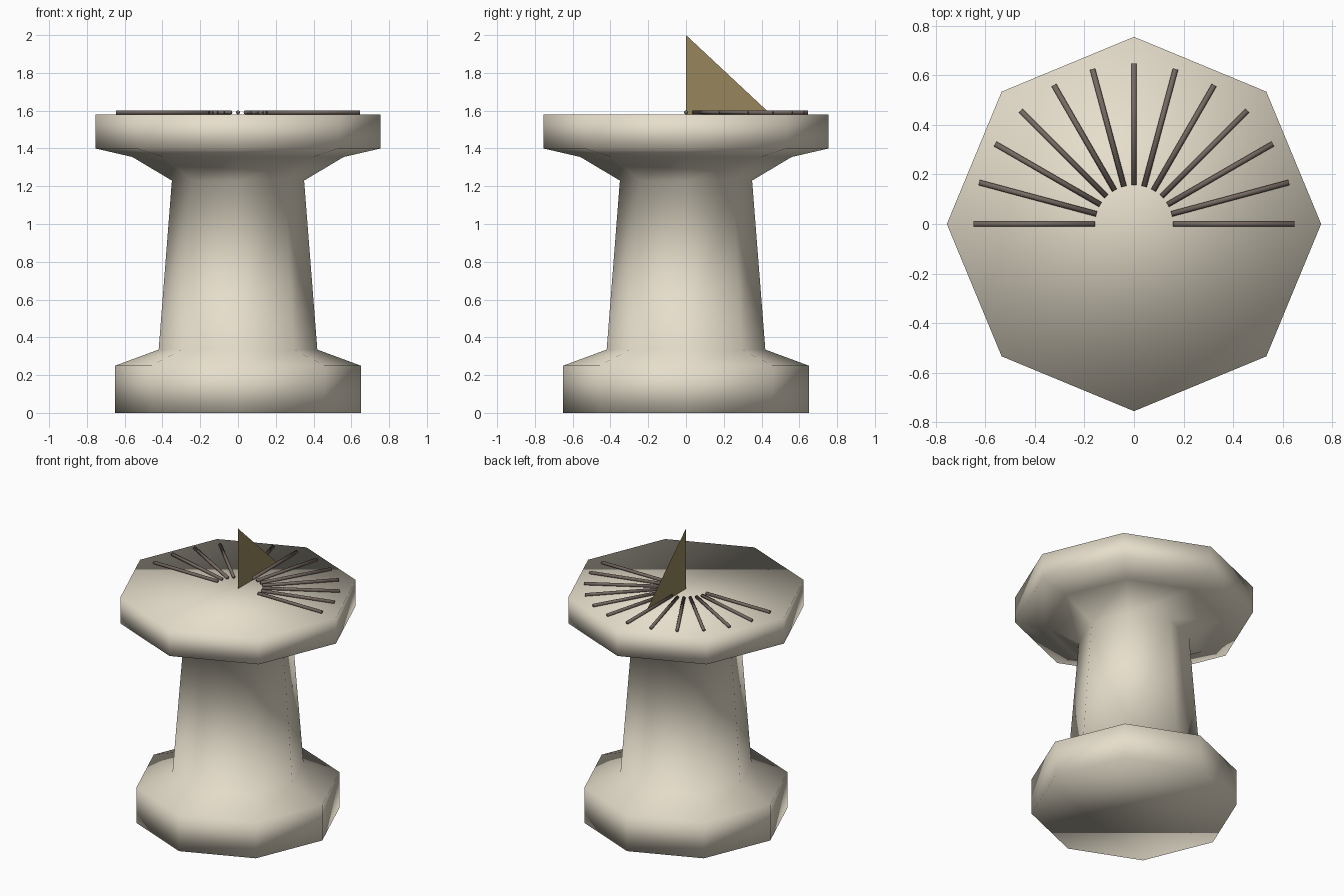
import bpy
import bmesh
from math import pi, cos, sin
from mathutils import Matrix, Vector

cube = bpy.data.objects.get("Cube")
if cube:
    bpy.data.objects.remove(cube, do_unlink=True)

SIDES = 8
TOP = 1.58


def make_material(name, rgb):
    mat = bpy.data.materials.new(name)
    mat.use_nodes = True
    color = (*rgb, 1.0)
    mat.diffuse_color = color
    mat.node_tree.nodes["Principled BSDF"].inputs["Base Color"].default_value = color
    return mat


def add_object(name, bm, mat, smooth=True):
    mesh = bpy.data.meshes.new(name)
    for face in bm.faces:
        face.smooth = smooth
    bm.to_mesh(mesh)
    bm.free()
    mesh.materials.append(mat)
    obj = bpy.data.objects.new(name, mesh)
    bpy.context.collection.objects.link(obj)
    return obj


stone = make_material("stone", (0.79, 0.73, 0.60))
iron = make_material("dark_metal", (0.18, 0.14, 0.12))
brass = make_material("brass", (0.31, 0.24, 0.11))

# Octagonal pedestal: base, tapering column, flared dial plate
profile = [(0.65, 0), (0.65, 0.25), (0.42, 0.335), (0.35, 1.23),
           (0.56, 1.355), (0.755, 1.40), (0.755, TOP)]
bm = bmesh.new()
rings = []
for radius, z in profile:
    angles = [2 * pi * i / SIDES for i in range(SIDES)]
    rings.append([bm.verts.new((radius * cos(a), radius * sin(a), z)) for a in angles])
for low, high in zip(rings, rings[1:]):
    for i in range(SIDES):
        j = (i + 1) % SIDES
        bm.faces.new((low[i], low[j], high[j], high[i]))
bm.faces.new(rings[0][::-1])
bm.faces.new(rings[-1])
add_object("pedestal", bm, stone)

# Hour lines: thin rods fanned over the rear half of the dial
inner, outer, rod_radius = 0.157, 0.647, 0.011
for hour in range(13):
    bm = bmesh.new()
    place = (Matrix.Rotation(hour * pi / 12, 4, 'Z')
             @ Matrix.Translation(((inner + outer) / 2, 0, TOP + rod_radius))
             @ Matrix.Rotation(pi / 2, 4, 'Y'))
    bmesh.ops.create_cone(bm, cap_ends=True, segments=8, radius1=rod_radius,
                          radius2=rod_radius, depth=outer - inner, matrix=place)
    add_object(f"hour_line_{hour + 1}", bm, iron)

# Gnomon: thin triangular blade with its upright edge at the dial centre
bm = bmesh.new()
corners = [Vector((0, 0, TOP)), Vector((0, 0.45, TOP)), Vector((0, 0, 2))]
bm.faces.new([bm.verts.new(c) for c in corners])
add_object("gnomon", bm, brass, smooth=False)
